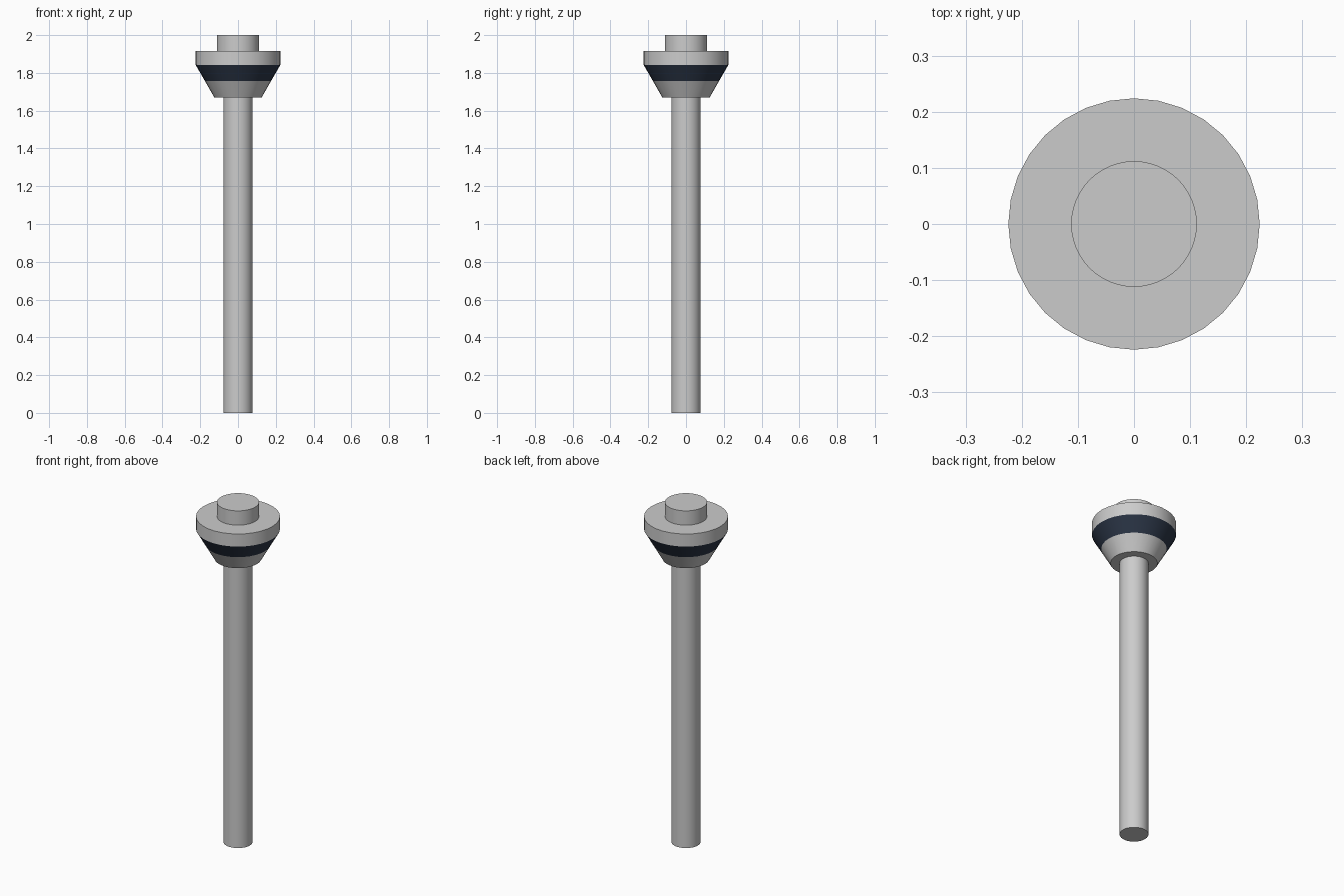
import bpy, bmesh, math

if "Cube" in bpy.data.objects:
    bpy.data.objects.remove(bpy.data.objects["Cube"])


def lathe(name, profile, sides, mat=None, band=None):
    """Revolve (radius, z) rings about z, close both ends, colour one band."""
    bm = bmesh.new()
    rings = [[bm.verts.new((r * math.cos(2 * math.pi * i / sides),
                            r * math.sin(2 * math.pi * i / sides), z))
              for i in range(sides)] for r, z in profile]
    for k, (a, b) in enumerate(zip(rings, rings[1:])):
        for i in range(sides):
            j = (i + 1) % sides
            f = bm.faces.new((a[i], a[j], b[j], b[i]))
            f.material_index = 1 if k == band else 0
    bm.faces.new(rings[0][::-1])
    bm.faces.new(rings[-1])
    mesh = bpy.data.meshes.new(name)
    bm.to_mesh(mesh)
    bm.free()
    obj = bpy.data.objects.new(name, mesh)
    bpy.context.collection.objects.link(obj)
    if mat:
        mesh.materials.append(None)
        mesh.materials.append(mat)
    bpy.ops.object.select_all(action='DESELECT')
    obj.select_set(True)
    bpy.context.view_layer.objects.active = obj
    bpy.ops.object.shade_smooth_by_angle(angle=math.radians(25))
    return obj


navy = bpy.data.materials.new("dark_navy")
navy.diffuse_color = (0.024, 0.036, 0.062, 1)
navy.use_nodes = True
navy.node_tree.nodes["Principled BSDF"].inputs["Base Color"].default_value = navy.diffuse_color

# Round post standing on the ground
lathe("post", [(0.077, 0), (0.077, 1.67)], 32)

# Flared head with a dark band and an upright rim
lathe("head", [(0.125, 1.669), (0.175, 1.757), (0.224, 1.842), (0.224, 1.916)],
      32, navy, band=1)

# Small cap on top
lathe("top_cap", [(0.112, 1.916), (0.112, 2.0)], 48)
